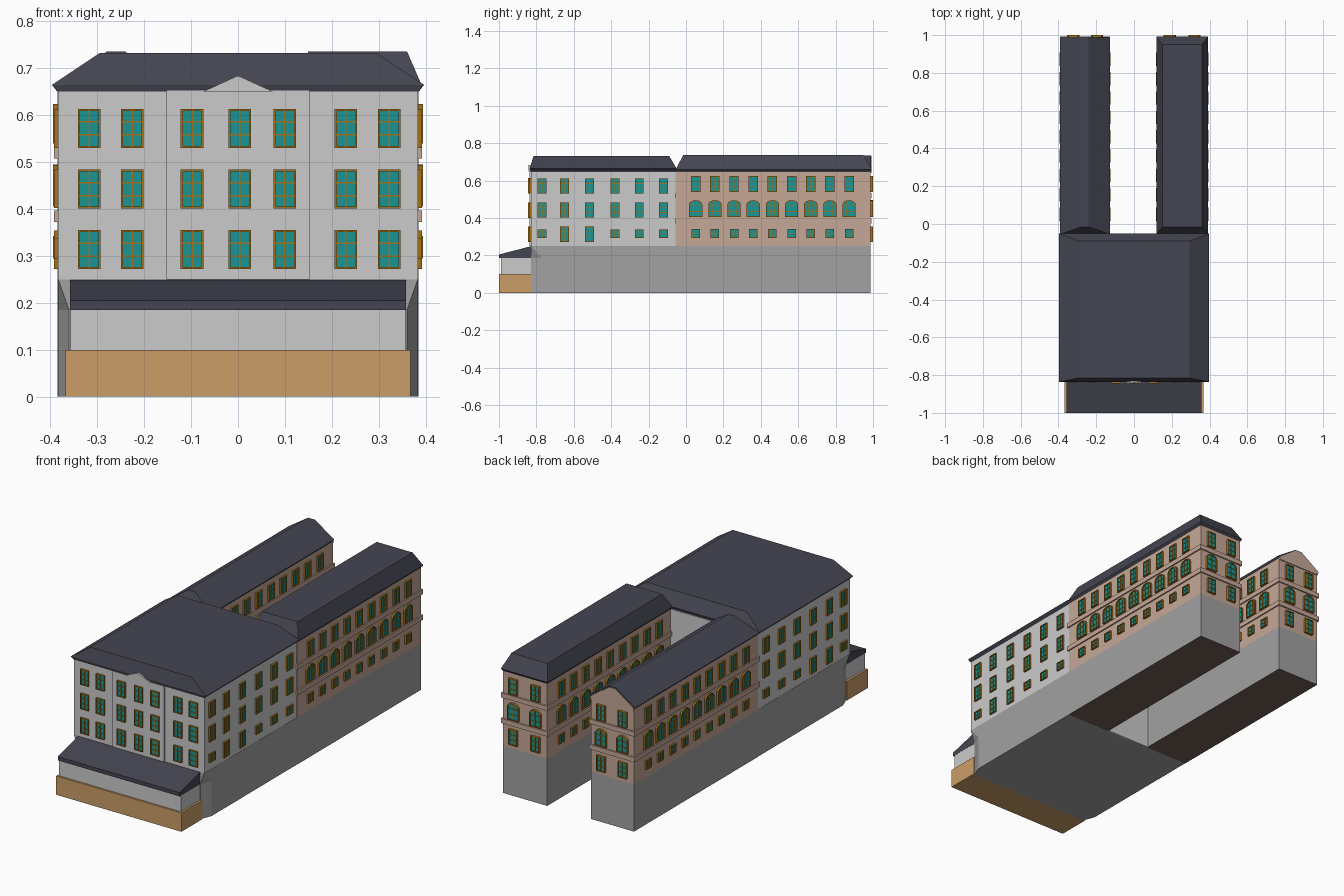
import bpy, bmesh, math
from mathutils import Vector

if "Cube" in bpy.data.objects:
    bpy.data.objects.remove(bpy.data.objects["Cube"])


def material(name, r, g, b):
    m = bpy.data.materials.new(name)
    m.diffuse_color = (r, g, b, 1)
    m.use_nodes = True
    m.node_tree.nodes["Principled BSDF"].inputs["Base Color"].default_value = m.diffuse_color
    return m


WALL = material("pale_plaster", 0.62, 0.62, 0.62)
STONE = material("grey_stone", 0.36, 0.36, 0.36)
ROOF = material("slate", 0.06, 0.06, 0.085)
PEACH = material("peach_plaster", 0.56, 0.39, 0.31)
BROWN = material("brown_floor", 0.16, 0.11, 0.09)
WOOD = material("timber", 0.60, 0.34, 0.14)
FRAME = material("window_frame", 0.38, 0.17, 0.01)
GLASS = material("teal_glass", 0.01, 0.30, 0.30)


def finish(name, bm, *mats):
    bmesh.ops.recalc_face_normals(bm, faces=bm.faces[:])
    me = bpy.data.meshes.new(name)
    bm.to_mesh(me)
    bm.free()
    for m in mats:
        me.materials.append(m)
    ob = bpy.data.objects.new(name, me)
    bpy.context.collection.objects.link(ob)
    return ob


def skin(bm, rings):
    """Closed solid through rings of equal vertex count."""
    vs = [[bm.verts.new(p) for p in r] for r in rings]
    n = len(vs[0])
    faces = [bm.faces.new(vs[0][::-1]), bm.faces.new(vs[-1])]
    for a, b in zip(vs, vs[1:]):
        for i in range(n):
            j = (i + 1) % n
            faces.append(bm.faces.new((a[i], a[j], b[j], b[i])))
    return faces


def loft(name, mat, *levels):
    """Stack of rectangles (x0, x1, y0, y1, z)."""
    bm = bmesh.new()
    skin(bm, [[(x0, y0, z), (x1, y0, z), (x1, y1, z), (x0, y1, z)]
              for x0, x1, y0, y1, z in levels])
    return finish(name, bm, mat)


def box(name, mat, x0, x1, y0, y1, z0, z1):
    return loft(name, mat, (x0, x1, y0, y1, z0), (x0, x1, y0, y1, z1))


def prism_y(name, mat, pts, y0, y1):
    bm = bmesh.new()
    skin(bm, [[(x, y, z) for x, z in pts] for y in (y0, y1)])
    return finish(name, bm, mat)


def outline(w, h, rise):
    pts = [(-w / 2, 0), (w / 2, 0)]
    if rise == 0:
        return pts + [(w / 2, h), (-w / 2, h)]
    return pts + [(w / 2 * math.cos(t), h - rise + rise * math.sin(t))
                  for t in [math.pi * i / 8 for i in range(9)]]


def window(bm, pos, normal, w, h, rise=0, cols=2, rows=3):
    n = Vector(normal)
    u = Vector((0, 0, 1)).cross(n)
    o = Vector(pos)

    def at(p, d):
        return o + u * p[0] + Vector((0, 0, p[1])) + n * d
    t = 0.0045
    outer = outline(w, h, rise)
    inner = [(x, z + t) for x, z in outline(w - 2 * t, h - 2 * t, rise)]
    # glass
    for f in skin(bm, [[at(p, d) for p in inner] for d in (-0.004, 0.004)]):
        f.material_index = 1
    # frame ring
    loops = [[bm.verts.new(at(p, d)) for p in c]
             for c, d in ((outer, -0.004), (outer, 0.009), (inner, 0.009), (inner, -0.004))]
    k = len(outer)
    for a, b in zip(loops, loops[1:] + loops[:1]):
        for i in range(k):
            j = (i + 1) % k
            bm.faces.new((a[i], a[j], b[j], b[i]))
    # glazing bars
    bars = [(-w / 2 + w * i / cols, h / 2, 0.0016, h / 2 - t) for i in range(1, cols)]
    bars += [(0, h * i / rows, w / 2 - t, 0.0016) for i in range(1, rows)]
    for cx, cz, a, b in bars:
        rect = [(cx - a, cz - b), (cx + a, cz - b), (cx + a, cz + b), (cx - a, cz + b)]
        skin(bm, [[at(p, d) for p in rect] for d in (0, 0.007)])


# main block: chamfered stone base, plaster storeys
bm = bmesh.new()


def plan(cx, cy):
    return [(-cx, -0.83), (cx, -0.83), (0.384, cy), (0.384, -0.055),
            (-0.384, -0.055), (-0.384, cy)]


skin(bm, [[(x, y, z) for x, y in plan(cx, cy)]
          for cx, cy, z in ((0.36, -0.77, 0), (0.36, -0.77, 0.185), (0.383, -0.828, 0.25))])
finish("main_base", bm, STONE)
box("main_walls", WALL, -0.383, 0.383, -0.83, -0.055, 0.25, 0.65)
box("main_courtyard_wall", WALL, -0.135, 0.125, -0.06, -0.05, 0, 0.65)
box("central_bay", WALL, -0.152, 0.152, -0.836, -0.82, 0.25, 0.652)
loft("main_roof", ROOF, (-0.383, 0.383, -0.832, -0.055, 0.65),
     (-0.397, 0.397, -0.836, -0.05, 0.664), (-0.295, 0.295, -0.815, -0.09, 0.732))
prism_y("pediment", WALL, [(-0.075, 0.65), (0.075, 0.65), (0, 0.684)], -0.841, -0.815)

# front annex
box("annex_timber_base", WOOD, -0.368, 0.368, -1.0, -0.825, 0, 0.1)
box("annex_walls", WALL, -0.357, 0.357, -0.99, -0.825, 0.1, 0.187)
bm = bmesh.new()
skin(bm, [[(x, y, z) for y, z in ((-1.0, 0.185), (-0.825, 0.185), (-0.825, 0.25), (-1.0, 0.205))]
          for x in (-0.358, 0.358)])
finish("annex_roof", bm, ROOF)

# two rear wings
wings = {"left": (-0.385, -0.133), "right": (0.125, 0.385)}
for side, (a, b) in wings.items():
    base = box(side + "_wing_base", STONE, a, b, -0.055, 0.986, 0, 0.25)
    base.data.materials.append(BROWN)
    for p in base.data.polygons:
        if p.normal.z < -0.9:
            p.material_index = 1
    box(side + "_wing_walls", PEACH, a, b, -0.055, 0.986, 0.25, 0.652)
    for i, z in enumerate((0.372, 0.508)):
        box(f"{side}_wing_ledge_{i}", PEACH, a - 0.007, b + 0.007, -0.06, 0.993, z, z + 0.025)

loft("left_wing_roof", ROOF, (-0.385, -0.133, -0.055, 0.986, 0.65),
     (-0.393, -0.126, -0.055, 0.988, 0.66), (-0.28, -0.24, -0.015, 0.988, 0.735))
prism_y("left_wing_gable", PEACH,
        [(-0.385, 0.64), (-0.133, 0.64), (-0.133, 0.653), (-0.242, 0.731),
         (-0.278, 0.731), (-0.385, 0.658)], 0.98, 0.991)
loft("right_wing_roof", ROOF, (0.125, 0.385, -0.055, 0.986, 0.65),
     (0.118, 0.393, -0.055, 0.993, 0.66), (0.15, 0.36, -0.015, 0.95, 0.736))

# front windows
bm = bmesh.new()
for x in (-0.317, -0.225, -0.098, 0.004, 0.1, 0.23, 0.322):
    y = -0.836 if abs(x) < 0.15 else -0.83
    for z in (0.272, 0.401, 0.53):
        window(bm, (x, y, z), (0, -1, 0), 0.048, 0.083)
finish("front_windows", bm, FRAME, GLASS)

# main block side windows
bm = bmesh.new()
for s in (-1, 1):
    for i, y in enumerate((-0.77, -0.65, -0.515, -0.38, -0.25, -0.12)):
        for z in (0.402, 0.53):
            window(bm, (s * 0.383, y, z), (s, 0, 0), 0.048, 0.082)
        if i in (1, 2):
            window(bm, (s * 0.383, y, 0.272), (s, 0, 0), 0.048, 0.082)
        else:
            window(bm, (s * 0.383, y, 0.293), (s, 0, 0), 0.048, 0.045, rows=2)
finish("main_side_windows", bm, FRAME, GLASS)

# wing windows: both long sides and the rear ends
for side, (a, b) in wings.items():
    bm = bmesh.new()
    for x, s in ((a, -1), (b, 1)):
        for i in range(9):
            y = 0.052 + 0.1025 * i
            window(bm, (x, y, 0.294), (s, 0, 0), 0.046, 0.048, rows=2)
            window(bm, (x, y, 0.405), (s, 0, 0), 0.07, 0.09, 0.022, cols=3)
            window(bm, (x, y, 0.54), (s, 0, 0), 0.05, 0.084)
    for k in (0.25, 0.75):
        x = a + (b - a) * k
        window(bm, (x, 0.991, 0.272), (0, 1, 0), 0.05, 0.082)
        window(bm, (x, 0.991, 0.405), (0, 1, 0), 0.065, 0.09, 0.022)
        window(bm, (x, 0.991, 0.54), (0, 1, 0), 0.05, 0.084)
    finish(side + "_wing_windows", bm, FRAME, GLASS)
